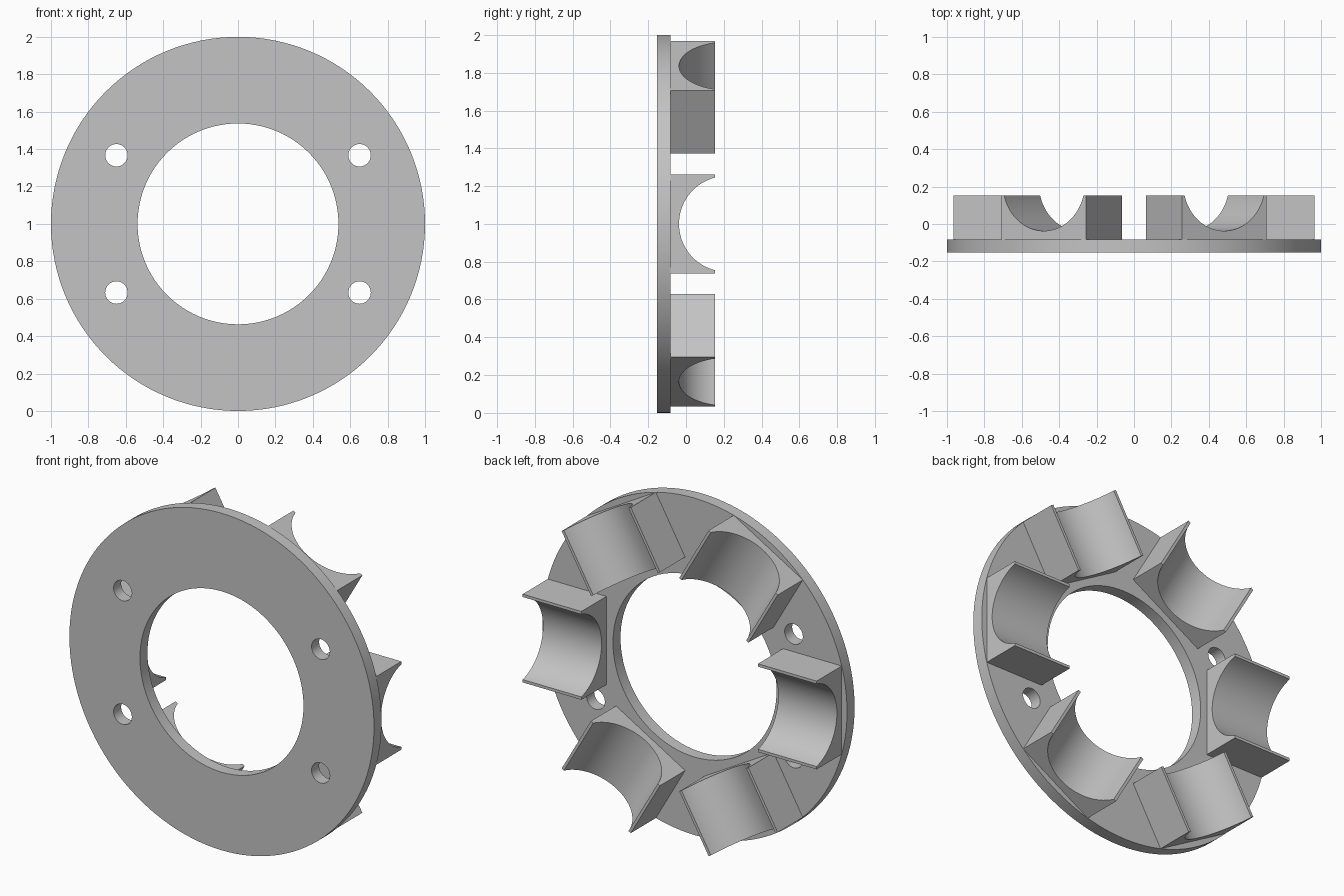
import bpy, bmesh
from math import pi, sin, cos, asin, radians
from mathutils import Matrix

cube = bpy.data.objects.get("Cube")
if cube:
    bpy.data.objects.remove(cube, do_unlink=True)

grey = bpy.data.materials.new("light_grey")
grey.use_nodes = True
colour = (0.55, 0.55, 0.55, 1)
grey.diffuse_color = colour
grey.node_tree.nodes["Principled BSDF"].inputs["Base Color"].default_value = colour


def circle(x, y, radius, sides):
    return [(x + radius * cos(2 * pi * i / sides), y + radius * sin(2 * pi * i / sides))
            for i in range(sides)]


def extruded(name, outlines, thickness, matrix):
    """Fill flat outlines (inner ones become holes), extrude along local z, place."""
    curve = bpy.data.curves.new(name + "_outline", "CURVE")
    curve.dimensions = "2D"
    curve.fill_mode = "BOTH"
    curve.extrude = thickness / 2
    for points in outlines:
        spline = curve.splines.new("POLY")
        spline.points.add(len(points) - 1)
        for p, (x, y) in zip(spline.points, points):
            p.co = (x, y, 0, 1)
        spline.use_cyclic_u = True
    helper = bpy.data.objects.new(name + "_helper", curve)
    bpy.context.collection.objects.link(helper)
    graph = bpy.context.evaluated_depsgraph_get()
    mesh = bpy.data.meshes.new_from_object(helper.evaluated_get(graph))
    bpy.data.objects.remove(helper, do_unlink=True)
    bpy.data.curves.remove(curve)

    bm = bmesh.new()
    bm.from_mesh(mesh)
    bmesh.ops.remove_doubles(bm, verts=bm.verts, dist=1e-5)
    bmesh.ops.recalc_face_normals(bm, faces=bm.faces)
    bm.to_mesh(mesh)
    bm.free()
    mesh.name = name
    mesh.materials.clear()
    mesh.materials.append(grey)
    obj = bpy.data.objects.new(name, mesh)
    bpy.context.collection.objects.link(obj)
    obj.matrix_world = matrix
    bpy.ops.object.select_all(action="DESELECT")
    obj.select_set(True)
    bpy.context.view_layer.objects.active = obj
    bpy.ops.object.shade_smooth_by_angle(angle=radians(30))
    return obj


FRONT, PLATE_BACK, BACK = -0.153, -0.082, 0.153
centre = Matrix.Translation((0, 0, 1))

# Ring plate with a large bore and four bolt holes
outlines = [circle(0, 0, 1, 128), circle(0, 0, 0.537, 96)]
outlines += [circle(sx * 0.65, sz * 0.367, 0.06, 32) for sx in (-1, 1) for sz in (-1, 1)]
extruded("ring_plate", outlines, PLATE_BACK - FRONT,
         centre @ Matrix.Translation((0, (FRONT + PLATE_BACK) / 2, 0))
         @ Matrix.Rotation(pi / 2, 4, "X"))

# Cradle profile: a block with a round trough open to the back
half, radius, trough_floor = 0.262, 0.253, -0.037
trough_centre = trough_floor + radius
start = asin((BACK - trough_centre) / radius)
sweep = pi + 2 * start
steps = 40
profile = [(-half, PLATE_BACK), (half, PLATE_BACK), (half, BACK)]
for i in range(steps + 1):
    a = start - sweep * i / steps
    profile.append((radius * cos(a), trough_centre + radius * sin(a)))
profile.append((-half, BACK))

# Six cradles spaced evenly around the ring, troughs running radially
inner, outer = 0.58, 0.965
for k in range(6):
    place = (centre @ Matrix.Rotation(pi / 2 + k * pi / 3, 4, "Y")
             @ Matrix.Translation((0, 0, (inner + outer) / 2)))
    extruded(f"cradle_{k + 1}", [profile], outer - inner, place)
